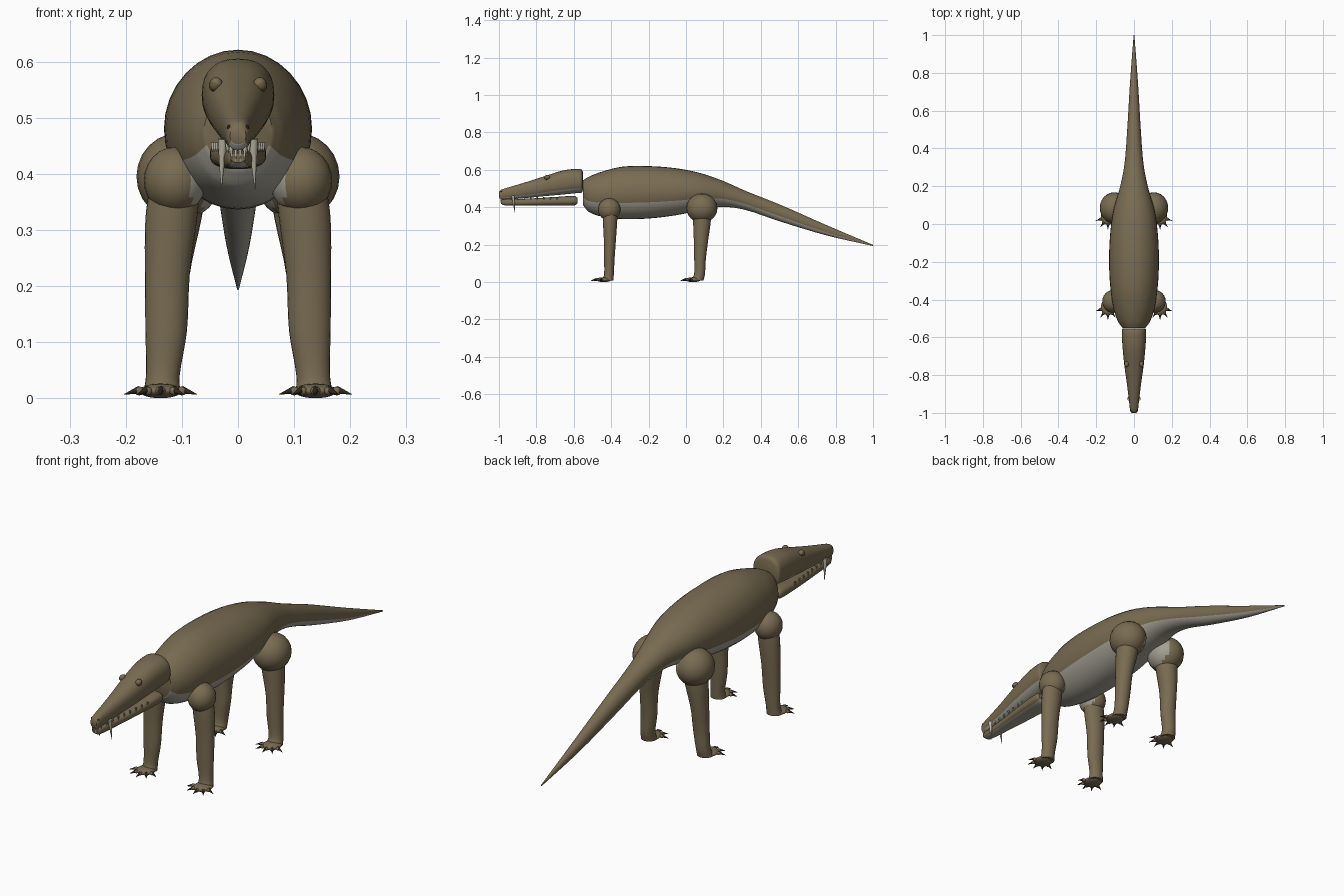
import bpy, bmesh, math
from mathutils import Vector, Matrix

old = bpy.data.objects.get("Cube")
if old:
    bpy.data.objects.remove(old, do_unlink=True)


def material(name, rgb):
    m = bpy.data.materials.new(name)
    m.use_nodes = True
    m.diffuse_color = (*rgb, 1)
    bsdf = m.node_tree.nodes["Principled BSDF"]
    bsdf.inputs["Base Color"].default_value = (*rgb, 1)
    bsdf.inputs["Roughness"].default_value = 0.8
    return m


hide = material("brown hide", (0.19, 0.148, 0.083))
belly = material("pale belly", (0.37, 0.35, 0.29))
horn = material("dark claw", (0.025, 0.02, 0.012))
ivory = material("ivory tooth", (0.5, 0.47, 0.38))
eye_mat = material("eye brown", (0.13, 0.09, 0.04))


def finish(name, bm, mats, rule=None):
    """Turn a bmesh into a smooth object; rule picks the second material."""
    bmesh.ops.recalc_face_normals(bm, faces=bm.faces)
    bm.normal_update()
    for f in bm.faces:
        f.smooth = True
        if rule and rule(f):
            f.material_index = 1
    for e in bm.edges:
        if len(e.link_faces) == 2 and e.calc_face_angle() > math.radians(50):
            e.smooth = False
    me = bpy.data.meshes.new(name)
    bm.to_mesh(me)
    bm.free()
    for m in mats:
        me.materials.append(m)
    ob = bpy.data.objects.new(name, me)
    bpy.context.collection.objects.link(ob)
    return ob


def refine(sections, steps):
    """Smooth curve through the given sections."""
    S = [Vector(s) for s in sections]
    slope = []
    for i in range(len(S)):
        a, b = S[max(i - 1, 0)], S[min(i + 1, len(S) - 1)]
        slope.append((b - a) / (b[0] - a[0]))
    out = []
    for i in range(len(S) - 1):
        h = S[i + 1][0] - S[i][0]
        for k in range(steps):
            t = k / steps
            u = 1 - t
            out.append(S[i] * (1 + 2 * t) * u * u + slope[i] * h * t * u * u
                       + S[i + 1] * t * t * (3 - 2 * t) - slope[i + 1] * h * t * t * u)
    return out + [S[-1]]


def loft(name, axis, sections, mats, power=1.0, pale=None, steps=4, n=32):
    """Sections: (position, centre a, centre b, radius a, radius b)."""
    bm = bmesh.new()
    rings = []
    for t, ca, cb, ra, rb in refine(sections, steps):
        ring = []
        for k in range(n):
            q = 2 * math.pi * k / n
            c, s = math.cos(q), math.sin(q)
            a = ca + max(ra, 0.001) * math.copysign(abs(c) ** power, c)
            b = cb + max(rb, 0.001) * math.copysign(abs(s) ** power, s)
            ring.append(bm.verts.new((a, t, b) if axis == "y" else (a, b, t)))
        rings.append(ring)
    tag = bm.faces.layers.int.new("strip")
    for r0, r1 in zip(rings, rings[1:]):
        for k in range(n):
            j = (k + 1) % n
            f = bm.faces.new((r0[k], r0[j], r1[j], r1[k]))
            if pale is not None and math.sin(2 * math.pi * (k + 0.5) / n) < pale:
                f[tag] = 1
    bm.faces.new(rings[0])
    bm.faces.new(rings[-1])
    return finish(name, bm, mats, lambda f: f[tag] == 1)


def span(y, low, high, half):
    return (y, 0, (low + high) / 2, half, (high - low) / 2)


def ball(name, centre, radii, mats, rule=None, seg=24):
    bm = bmesh.new()
    bmesh.ops.create_uvsphere(bm, u_segments=seg, v_segments=seg // 2, radius=1)
    bmesh.ops.transform(bm, verts=bm.verts,
                        matrix=Matrix.Translation(centre) @ Matrix.Diagonal((*radii, 1)))
    return finish(name, bm, mats, rule)


def spike(name, base, tip, radius, mat):
    a, b = Vector(base), Vector(tip)
    d = b - a
    bm = bmesh.new()
    bmesh.ops.create_cone(bm, segments=10, radius1=radius, radius2=radius * 0.08,
                          depth=d.length, cap_ends=True)
    turn = d.to_track_quat("Z", "Y").to_matrix().to_4x4()
    bmesh.ops.transform(bm, verts=bm.verts, matrix=Matrix.Translation((a + b) / 2) @ turn)
    return finish(name, bm, [mat])


# Barrel body running into the long drooping tail
loft("body_and_tail", "y", [
    span(-0.55, 0.41, 0.545, 0.06), span(-0.52, 0.375, 0.563, 0.083),
    span(-0.45, 0.35, 0.59, 0.108), span(-0.34, 0.337, 0.617, 0.125),
    span(-0.2, 0.34, 0.62, 0.132), span(-0.05, 0.358, 0.608, 0.126),
    span(0.08, 0.385, 0.582, 0.107), span(0.2, 0.402, 0.54, 0.073),
    span(0.32, 0.385, 0.487, 0.05), span(0.5, 0.325, 0.415, 0.036),
    span(0.75, 0.25, 0.305, 0.021), span(1.0, 0.193, 0.199, 0.002)],
    [hide, belly], pale=-0.45)

# Upper head with a blunt back edge, and the lower jaw
loft("head", "y", [
    span(-1.0, 0.453, 0.482, 0.014), span(-0.99, 0.442, 0.493, 0.02),
    span(-0.93, 0.444, 0.512, 0.027), span(-0.85, 0.45, 0.536, 0.037),
    span(-0.75, 0.46, 0.568, 0.051), span(-0.66, 0.468, 0.596, 0.06),
    span(-0.59, 0.475, 0.605, 0.064), span(-0.557, 0.478, 0.601, 0.063),
    span(-0.552, 0.49, 0.59, 0.054)],
    [hide, belly], power=0.85, pale=-0.6)
loft("lower_jaw", "y", [
    span(-0.99, 0.42, 0.438, 0.012), span(-0.975, 0.411, 0.443, 0.019),
    span(-0.85, 0.409, 0.446, 0.032), span(-0.7, 0.409, 0.455, 0.046),
    span(-0.595, 0.41, 0.46, 0.05), span(-0.58, 0.42, 0.45, 0.043)],
    [hide, belly], power=0.75, pale=-0.7)

# Legs: (prefix, hip y, hip x, hip z, hip radii, leg sections)
legs = [
    ("front", -0.41, 0.112, 0.388, (0.056, 0.06, 0.06), [
        (0.008, 0.136, -0.418, 0.033, 0.03), (0.04, 0.134, -0.412, 0.03, 0.026),
        (0.12, 0.128, -0.41, 0.037, 0.028), (0.22, 0.126, -0.407, 0.04, 0.032),
        (0.32, 0.119, -0.406, 0.046, 0.038), (0.38, 0.112, -0.406, 0.045, 0.04)]),
    ("hind", 0.085, 0.105, 0.395, (0.076, 0.083, 0.078), [
        (0.008, 0.136, 0.06, 0.033, 0.033), (0.04, 0.134, 0.072, 0.03, 0.029),
        (0.12, 0.127, 0.075, 0.034, 0.031), (0.22, 0.123, 0.08, 0.037, 0.038),
        (0.32, 0.112, 0.085, 0.047, 0.047), (0.38, 0.105, 0.085, 0.05, 0.05)])]

for side, s in (("left", 1), ("right", -1)):
    for prefix, hy, hx, hz, radii, sections in legs:
        tag = f"{prefix}_{side}"
        ball(f"{tag}_shoulder", (s * hx, hy, hz), radii, [hide, belly],
             lambda f: f.normal.x * s < -0.55 and f.normal.z < 0.5)
        loft(f"{tag}_leg", "z", [(z, s * x, y, a, b) for z, x, y, a, b in sections],
             [hide], n=24)
        # Foot with five fanned toes and claws
        foot = Vector((s * 0.138, sections[0][2] - 0.022, 0.013))
        ball(f"{tag}_foot", foot, (0.038, 0.042, 0.013), [hide])
        for i in range(5):
            a = math.radians(-72 + 36 * i)
            d = Vector((math.sin(a), -math.cos(a), 0))
            knuckle = foot + d * 0.04
            ball(f"{tag}_toe_{i + 1}", knuckle, (0.009, 0.009, 0.008), [hide], seg=12)
            spike(f"{tag}_claw_{i + 1}", knuckle + Vector((0, 0, 0.002)),
                  foot + d * 0.068 + Vector((0, 0, -0.006)), 0.007, horn)

    # Eyes, nostrils, tusks and the small teeth
    ball(f"{side}_eye", (s * 0.041, -0.745, 0.557), (0.011, 0.013, 0.011), [eye_mat], seg=16)
    ball(f"{side}_eyelid", (s * 0.039, -0.742, 0.56), (0.012, 0.015, 0.012), [hide], seg=16)
    ball(f"{side}_nostril", (s * 0.015, -0.988, 0.483), (0.005, 0.006, 0.004), [horn], seg=12)
    spike(f"{side}_tusk", (s * 0.027, -0.925, 0.462), (s * 0.03, -0.915, 0.372), 0.009, ivory)
    for i in range(9):
        y = -0.97 + 0.035 * i
        x = 0.014 + 0.105 * (y + 0.985)
        spike(f"{side}_tooth_{i + 1}", (s * x, y, 0.456), (s * x, y, 0.432), 0.004, ivory)
for i in range(4):
    x = -0.012 + 0.008 * i
    spike(f"front_tooth_{i + 1}", (x, -0.988, 0.45), (x, -0.99, 0.422), 0.004, ivory)
